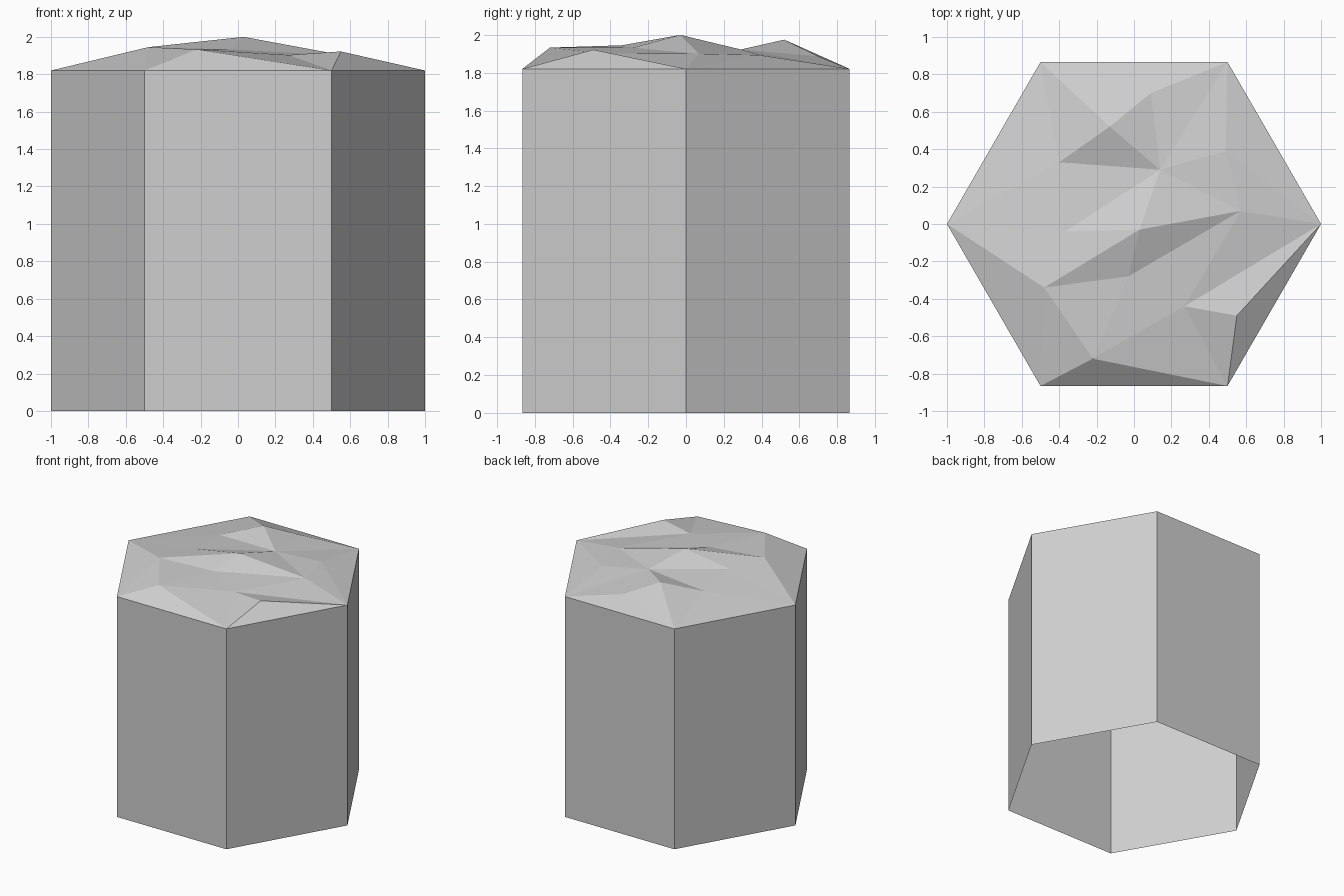
import bpy
import bmesh
import math
from mathutils import Vector
from mathutils.geometry import delaunay_2d_cdt

default = bpy.data.objects.get("Cube")
if default:
    bpy.data.objects.remove(default, do_unlink=True)

RIM_HEIGHT = 1.82

# Stone material
stone = bpy.data.materials.new("stone_grey")
stone.use_nodes = True
colour = (0.62, 0.62, 0.62, 1)
stone.diffuse_color = colour
stone.node_tree.nodes["Principled BSDF"].inputs["Base Color"].default_value = colour

# Rim corners, counter-clockwise from +x: e, n, m, w, s, t
points = {}
for i, name in enumerate("enmwst"):
    angle = math.radians(60 * i)
    points[name] = Vector((math.cos(angle), math.sin(angle), RIM_HEIGHT))

# Peaks and dips of the rough top
points.update({
    "A": Vector((-0.40, 0.33, 1.90)),
    "B": Vector((-0.13, 0.52, 1.975)),
    "C": Vector((0.09, 0.70, 1.886)),
    "D": Vector((0.14, 0.29, 1.923)),
    "E": Vector((0.49, 0.39, 1.893)),
    "F": Vector((0.57, 0.07, 1.90)),
    "G": Vector((0.03, -0.03, 2.0)),
    "H": Vector((-0.48, -0.34, 1.945)),
    "I": Vector((-0.03, -0.28, 1.932)),
    "J": Vector((-0.22, -0.72, 1.933)),
    "K": Vector((0.27, -0.44, 1.903)),
    "L": Vector((0.55, -0.49, 1.922)),
    "M": Vector((-0.37, -0.04, 1.935)),
})
names = list(points)

# Creases running across the top, each a chain of named points
creases = ["enmwste", "wHIFEn", "wMGFe", "mBDnC", "mABCDAw", "sJIG",
           "sHJKIHG", "HMAD", "JtKFDE", "tLKe", "Le", "Ee", "mC", "DG", "MD"]
edges = {tuple(sorted((names.index(a), names.index(b))))
         for chain in creases for a, b in zip(chain, chain[1:])}
flat = [points[n].xy for n in names]
_, _, faces, origins, _, _ = delaunay_2d_cdt(flat, list(edges), [], 1, 1e-4)

# Hexagonal column: faceted top, straight walls, open underneath
bm = bmesh.new()
verts = [bm.verts.new(points[names[o[0]]]) for o in origins]
for face in faces:
    bm.faces.new([verts[i] for i in face])
rim = [edge for edge in bm.edges if edge.is_boundary]
walls = bmesh.ops.extrude_edge_only(bm, edges=rim)
for item in walls["geom"]:
    if isinstance(item, bmesh.types.BMVert):
        item.co.z = 0
bmesh.ops.recalc_face_normals(bm, faces=bm.faces)

# Keep the top pointing up
if sum(f.normal.z for f in bm.faces) < 0:
    bmesh.ops.reverse_faces(bm, faces=bm.faces)

mesh = bpy.data.meshes.new("hexagonal_stone_column")
bm.to_mesh(mesh)
bm.free()
mesh.materials.append(stone)
column = bpy.data.objects.new("hexagonal_stone_column", mesh)
bpy.context.collection.objects.link(column)
